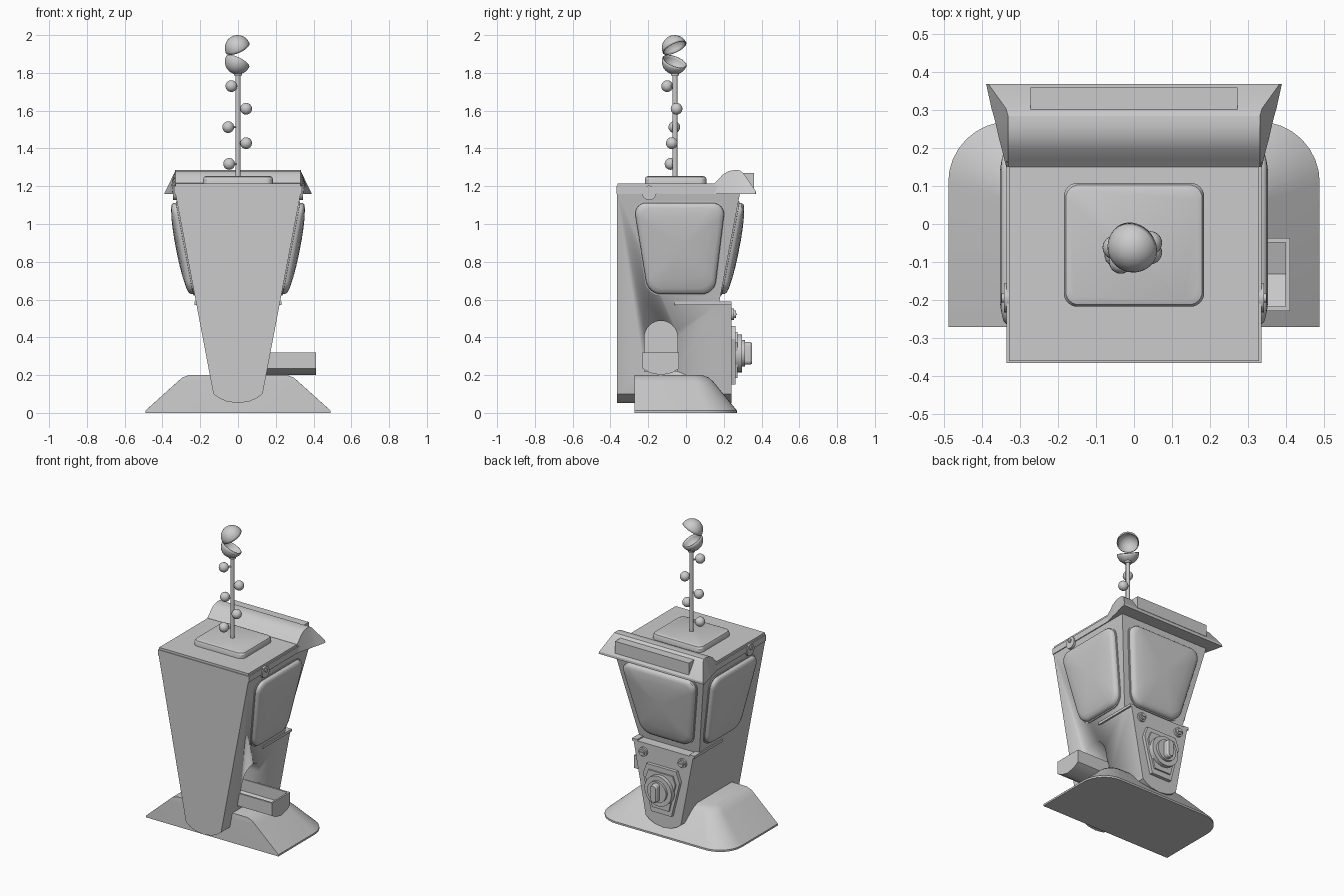
import bpy, bmesh, math
from mathutils import Vector

if "Cube" in bpy.data.objects:
    bpy.data.objects.remove(bpy.data.objects["Cube"])


def finish(bm, name, smooth=30):
    bmesh.ops.recalc_face_normals(bm, faces=bm.faces)
    me = bpy.data.meshes.new(name)
    bm.to_mesh(me)
    bm.free()
    ob = bpy.data.objects.new(name, me)
    bpy.context.collection.objects.link(ob)
    activate(ob)
    if smooth:
        bpy.ops.object.shade_smooth_by_angle(angle=math.radians(smooth))
    return ob


def activate(ob):
    bpy.ops.object.select_all(action='DESELECT')
    ob.select_set(True)
    bpy.context.view_layer.objects.active = ob


def loft(name, rings, smooth=30):
    bm = bmesh.new()
    vs = [[bm.verts.new(p) for p in r] for r in rings]
    n = len(rings[0])
    for a, b in zip(vs, vs[1:]):
        for i in range(n):
            j = (i + 1) % n
            bm.faces.new((a[i], a[j], b[j], b[i]))
    bm.faces.new(vs[0])
    bm.faces.new(vs[-1])
    return finish(bm, name, smooth)


def prism(name, outline, a0, a1, axis):
    put = {'x': lambda p, a: (a, p[0], p[1]),
           'y': lambda p, a: (p[0], a, p[1]),
           'z': lambda p, a: (p[0], p[1], a)}[axis]
    return loft(name, [[put(p, a) for p in outline] for a in (a0, a1)])


def rect(x0, x1, y0, y1):
    return [(x0, y0), (x1, y0), (x1, y1), (x0, y1)]


def circle(cx, cy, r, n=32):
    return [(cx + r * math.cos(t), cy + r * math.sin(t))
            for t in (2 * math.pi * i / n for i in range(n))]


def rounded(pts, radii, n=6):
    out = []
    for i, p in enumerate(pts):
        p = Vector(p)
        a = p + (Vector(pts[i - 1]) - p).normalized() * radii[i]
        b = p + (Vector(pts[(i + 1) % len(pts)]) - p).normalized() * radii[i]
        for k in range(n + 1):
            t = k / n
            # near-circular corner (rational quadratic)
            w = 0.707 * 2 * t * (1 - t)
            d = (1 - t) ** 2 + w + t * t
            out.append((a * (1 - t) ** 2 + p * w + b * t * t) / d)
    return out


def cut(ob, cutter):
    m = ob.modifiers.new('cut', 'BOOLEAN')
    m.operation, m.solver, m.object = 'DIFFERENCE', 'EXACT', cutter
    activate(ob)
    bpy.ops.object.modifier_apply(modifier=m.name)


def half_w(z):      # half width of the tapered cabinet
    return 0.13 + (z - 0.1) * 0.19


def front_y(z):     # slanted upper front wall
    return 0.175 + (z - 0.58) * 0.19


# Spreading foot, sloped at both sides and the front
levels = [(0, .49, .27, .16), (.012, .49, .27, .16), (.165, .32, .145, .09),
          (.187, .295, .12, .08), (.2, .26, .085, .06)]
loft('base_foot', [[(p[0], p[1], z) for p in rounded(rect(-w, w, -.272, y), [.001, .001, r, r], 8)]
                   for z, w, y, r in levels])

# Tapered cabinet with a stepped front
side = [(-.365, .1), (-.365, 1.165), (front_y(1.165), 1.165), (.175, .58), (.24, .58), (.24, .1)]
body = loft('cabinet', [[(s * half_w(z), y, z) for y, z in side] for s in (-1, 1)])
prism('cabinet_belly', [(-.13, .1), (-.1, .078), (-.06, .06), (0, .052), (.06, .06), (.1, .078), (.13, .1)],
      -.365, .24, 'y')

# Arched dispensing opening on the right side
arch = [(-.22, .22), (-.045, .22)] + [(-.1325 + .0875 * math.cos(math.pi * i / 16),
                                     .4 + .0875 * math.sin(math.pi * i / 16)) for i in range(17)]
arch_cutter = prism('arch_cutter', arch, .04, .4, 'x')
cut(body, arch_cutter)
tray = prism('dispensing_tray', [(-.23, .32), (-.23, .235), (-.19, .212), (-.1325, .2), (-.075, .212),
                                 (-.037, .235), (-.037, .32)], .06, .412, 'x')
tray_cutter = prism('tray_cutter', [(-.218, .4), (-.218, .242), (-.1325, .215), (-.049, .242), (-.049, .4)],
                    .0, .4, 'x')
cut(tray, tray_cutter)
for c in (arch_cutter, tray_cutter):
    bpy.data.objects.remove(c)

# Ledges along the step
for s, label in ((1, 'right'), (-1, 'left')):
    x = half_w(.585)
    prism('ledge_' + label, rect(s * (x - .03), s * (x + .008), -.06, .24), .572, .604 - .015, 'z')


# Bulging windows: one on the front, one on each side
def window(name, top, bottom, place):
    quad = [(bottom[0], .622), (bottom[1], .622), (top[1], 1.118), (top[0], 1.118)]
    c = Vector((sum(p[0] for p in quad) / 4, .88))
    outline = rounded(quad, [.07] * 4)
    prof = [(1, -.015), (1, .006), (.975, .007), (.97, .02), (.94, .03), (.86, .037),
            (.65, .045), (.4, .05), (.15, .052)]
    loft(name, [[place(*(c + (p - c) * k), d) for p in outline] for k, d in prof], 40)


window('front_window', (-.285, .285), (-.185, .185), lambda u, z, d: (u, front_y(z) + d, z))
for s, label in ((1, 'right'), (-1, 'left')):
    window(label + '_window', (-.285, .215), (-.205, .155), lambda u, z, d: (s * (half_w(z) + d), u, z))

# Roof slab with side latches and raised pad
prism('roof', rect(-.337, .337, -.367, .285), 1.16, 1.2, 'z')
prism('roof_top', rect(-.33, .33, -.362, .285), 1.195, 1.215, 'z')
for s, label in ((1, 'right'), (-1, 'left')):
    prism('latch_' + label, circle(-.195, 1.165, .038), s * .31, s * .343, 'x')
    prism('latch_pin_' + label, circle(-.195, 1.178, .012, 16), s * .31, s * .35, 'x')
pad = [(.185, 1.21), (.185, 1.238), (.18, 1.249), (.168, 1.254)]
loft('roof_pad', [[(p[0], p[1], z) for p in rounded(rect(-w, w, -.055 - w + .022, -.055 + w - .022), [.035] * 4)]
                  for w, z in pad])

# Flared visor over the front window
stations = [(.15, 1.216, .332, .337), (.17, 1.235, .332, .342), (.195, 1.262, .332, .348),
            (.225, 1.28, .332, .356), (.26, 1.286, .332, .364), (.285, 1.284, .332, .37),
            (.305, 1.268, .338, .376), (.369, 1.175, .384, .39), (.37, 1.161, .388, .39)]
loft('visor', [[(-b, y, 1.16), (-t, y, z), (t, y, z), (b, y, 1.16)] for y, z, t, b in stations])
prism('visor_panel', rect(-.273, .273, .29, .36), 1.19, 1.27, 'z')

# Coin plate, dial and handle
plate = [(-.075, .15), (.075, .15), (.135, .39), (.11, .46), (-.11, .46), (-.135, .39)]
prism('coin_plate', plate, .23, .262, 'y')
prism('coin_plate_inner', [(x * .82, .31 + (z - .31) * .78) for x, z in plate], .25, .272, 'y')
prism('dial_ring', circle(0, .315, .1), .25, .297, 'y')
prism('dial_hub', circle(0, .315, .07), .28, .312, 'y')
loft('dial_handle', [[(x, y, z) for x, z in rounded(rect(-w, w, .315 - h, .315 + h), [w * .9] * 4)]
                     for w, h, y in ((.024, .06, .3), (.024, .06, .34), (.018, .054, .35))])

# Two screws on the step
for s, label in ((1, 'right'), (-1, 'left')):
    prism('screw_collar_' + label, circle(s * .145, .522, .03), .23, .253, 'y')
    prism('screw_head_' + label, circle(s * .145, .522, .02), .24, .264, 'y')
    prism('screw_slot_' + label, rect(s * .145 - .018, s * .145 + .018, .517, .527), .25, .27, 'y')

# Antenna rod with small berries on stalks
AY = -.058
prism('antenna_rod', circle(0, AY, .013, 16), 1.24, 1.8, 'z')


def ball(name, centre, r, seg=24):
    bm = bmesh.new()
    bmesh.ops.create_uvsphere(bm, u_segments=seg, v_segments=seg // 2, radius=r)
    ob = finish(bm, name, 60)
    ob.location = centre
    return ob


berries = [(-.035, -.1, 1.73), (.043, -.05, 1.61), (-.052, -.062, 1.513), (.043, -.075, 1.428), (-.047, -.082, 1.318)]
for i, p in enumerate(berries):
    ball('berry_%d' % (i + 1), p, .031)
    stalk = prism('berry_stalk_%d' % (i + 1), circle(0, 0, .006, 8), 0, .055, 'z')
    stalk.location = (0, AY, p[2])
    stalk.rotation_euler = (Vector((p[0], p[1] - AY, 0))).to_track_quat('Z', 'Y').to_euler()

# Open capsule: two thin half shells, openings facing each other
for name, z, n in (('capsule_lower', 1.86, (.4, .33, .85)), ('capsule_upper', 1.932, (.37, .4, -.84))):
    bm = bmesh.new()
    bmesh.ops.create_uvsphere(bm, u_segments=32, v_segments=16, radius=.068)
    bmesh.ops.delete(bm, geom=[v for v in bm.verts if v.co.z > .001], context='VERTS')
    shell = finish(bm, name, 60)
    mod = shell.modifiers.new('thickness', 'SOLIDIFY')
    mod.thickness, mod.offset = .006, -1
    shell.location = (-.002, -.06, z)
    shell.rotation_euler = Vector(n).to_track_quat('Z', 'Y').to_euler()
prism('capsule_collar', circle(0, AY, .022, 16), 1.785, 1.803, 'z')
